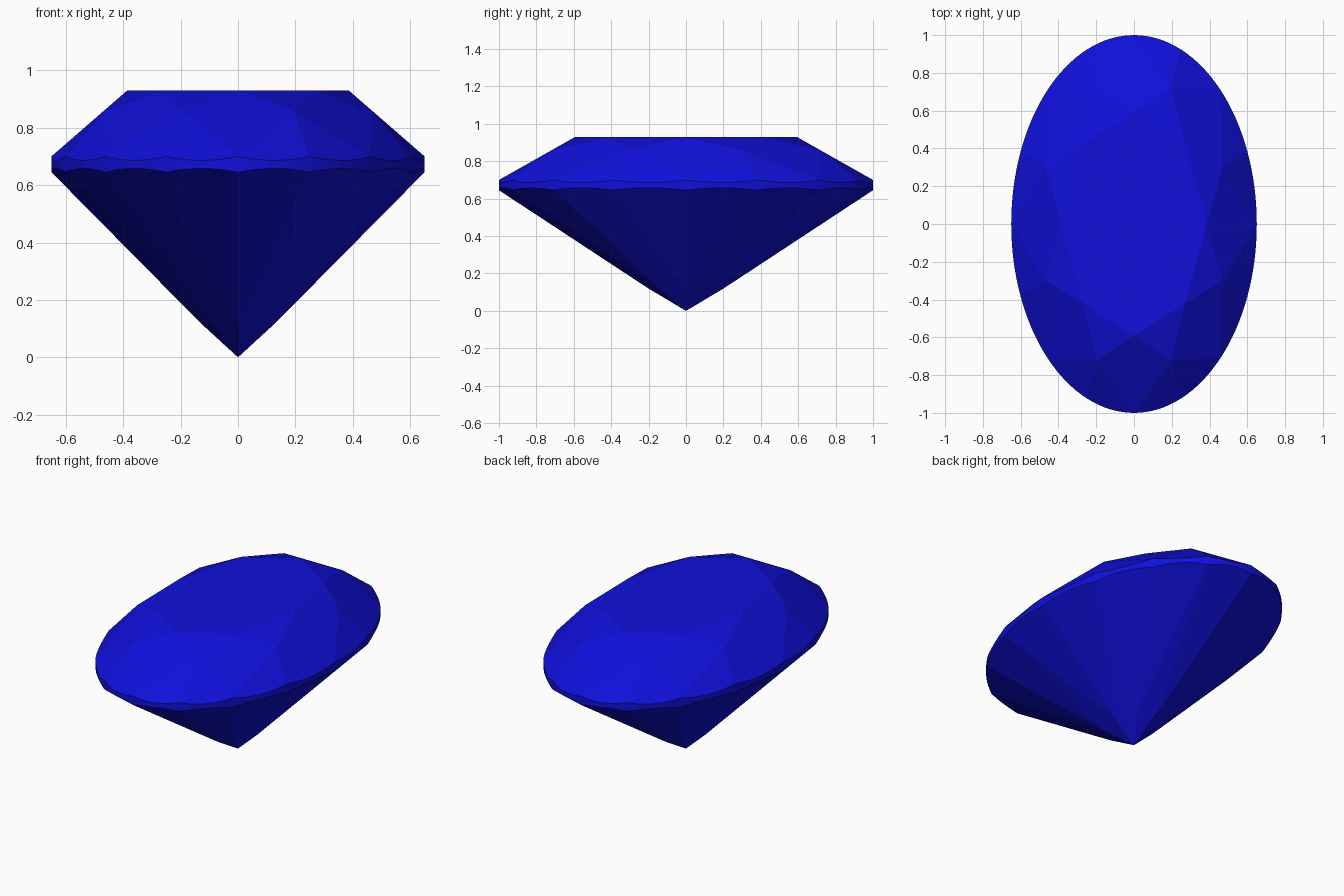
import bpy, bmesh, math

if "Cube" in bpy.data.objects:
    bpy.data.objects.remove(bpy.data.objects["Cube"])

WIDTH = 0.65            # oval ratio x:y
TABLE_R, TABLE_Z = 0.593, 0.93
STAR_R = 0.78
CROWN_Z, PAV_Z = 0.70, 0.645
LOW_R = 0.20            # where the lower halves meet near the point
SEG = 8                 # girdle segments per 1/16 turn
STEP = math.pi / 8
C = math.cos(STEP)
MID = math.cos(STEP / 2)

bm = bmesh.new()


def vert(r, a, z):
    return bm.verts.new((WIDTH * r * math.cos(a), r * math.sin(a), z))


# heights that keep the kite facets flat
star_z = TABLE_Z - (STAR_R * C - TABLE_R) / (1 - TABLE_R) * (TABLE_Z - CROWN_Z)
low_z = PAV_Z * LOW_R * C
up_slope = (star_z - CROWN_Z) / (MID - STAR_R * MID)
low_slope = (PAV_Z - low_z) / (MID - LOW_R * MID)

# rings of facet corners
table = [vert(TABLE_R, 2 * i * STEP, TABLE_Z) for i in range(8)]
star = [vert(STAR_R, (2 * i + 1) * STEP, star_z) for i in range(8)]
low = [vert(LOW_R, 2 * i * STEP, low_z) for i in range(8)]
culet = vert(0, 0, 0)

# scalloped girdle: each facet plane cuts the oval wall in a shallow arc
N = 16 * SEG
upper, lower = [], []
for k in range(N):
    a = k * STEP / SEG
    bulge = math.cos((k % SEG) * STEP / SEG - STEP / 2) - MID
    upper.append(vert(1, a, CROWN_Z - up_slope * bulge))
    lower.append(vert(1, a, PAV_Z + low_slope * bulge))


def arc(ring, s):
    return [ring[(s * SEG + j) % N] for j in range(SEG + 1)]


bm.faces.new(table)
for i in range(8):
    n = (i + 1) % 8
    # crown: star, kite and upper girdle facets
    bm.faces.new((table[i], star[i], table[n]))
    bm.faces.new((table[i], star[i - 1], upper[2 * i * SEG], star[i]))
    bm.faces.new([star[i]] + arc(upper, 2 * i))
    bm.faces.new([star[i]] + arc(upper, 2 * i + 1))
    # pavilion: main kite and lower girdle facets
    bm.faces.new((culet, low[n], lower[(2 * i + 1) * SEG], low[i]))
    bm.faces.new([low[i]] + arc(lower, 2 * i)[::-1])
    bm.faces.new([low[n]] + arc(lower, 2 * i + 1)[::-1])
# girdle wall
for k in range(N):
    m = (k + 1) % N
    f = bm.faces.new((lower[k], lower[m], upper[m], upper[k]))
    f.smooth = True

bmesh.ops.recalc_face_normals(bm, faces=bm.faces)
mesh = bpy.data.meshes.new("oval_gem")
bm.to_mesh(mesh)
bm.free()

# deep blue stone
blue = bpy.data.materials.new("blue_stone")
blue.diffuse_color = (0.005, 0.005, 0.7, 1)
blue.use_nodes = True
blue.node_tree.nodes["Principled BSDF"].inputs["Base Color"].default_value = blue.diffuse_color
mesh.materials.append(blue)
gem = bpy.data.objects.new("oval_gem", mesh)
bpy.context.collection.objects.link(gem)
